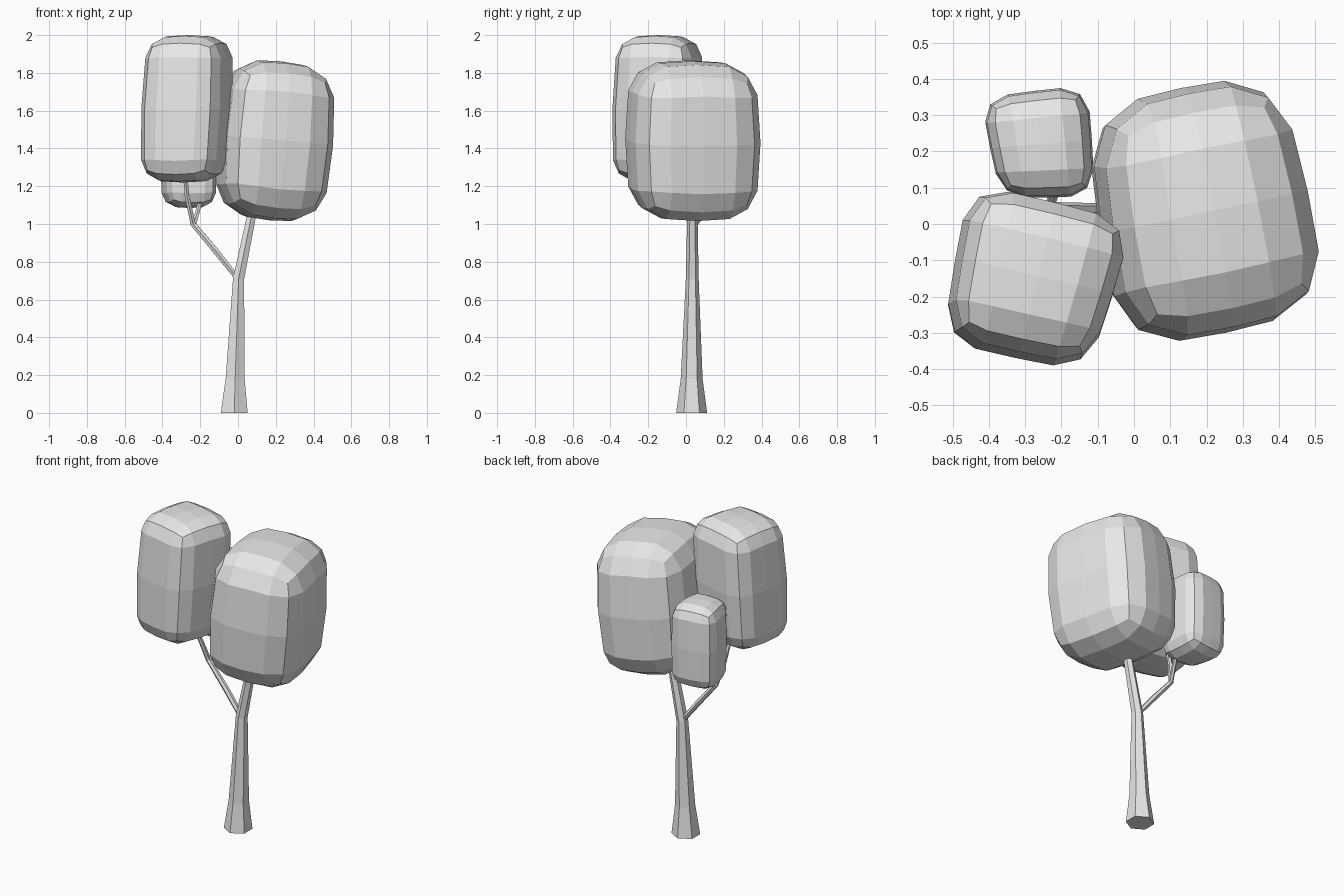
import bpy
import bmesh
from math import cos, sin, pi
from mathutils import Vector

default_cube = bpy.data.objects.get("Cube")
if default_cube:
    bpy.data.objects.remove(default_cube, do_unlink=True)

# Single plain grey for the whole tree
GREY = (0.8, 0.8, 0.8, 1.0)
grey = bpy.data.materials.new("plain_grey")
grey.use_nodes = True
grey.diffuse_color = GREY
shader = next(n for n in grey.node_tree.nodes if n.type == 'BSDF_PRINCIPLED')
shader.inputs["Base Color"].default_value = GREY


def finish(name, bm):
    """Turn a bmesh into a flat shaded object."""
    bmesh.ops.recalc_face_normals(bm, faces=bm.faces)
    mesh = bpy.data.meshes.new(name)
    bm.to_mesh(mesh)
    bm.free()
    mesh.materials.append(grey)
    obj = bpy.data.objects.new(name, mesh)
    bpy.context.collection.objects.link(obj)
    return obj


def limb(name, path, sides=6):
    """Tapered tube through (x, y, z, radius) points."""
    bm = bmesh.new()
    points = [Vector(p[:3]) for p in path]
    rings = []
    for i, point in enumerate(points):
        ahead = points[min(i + 1, len(points) - 1)] - point
        behind = point - points[max(i - 1, 0)]
        tangent = ahead.normalized() + behind.normalized()
        if i == 0:
            tangent = Vector((0, 0, 1))  # level cut at the base
        turn = Vector((0, 0, 1)).rotation_difference(tangent)
        ring = []
        for k in range(sides):
            a = pi / 2 + 2 * pi * k / sides
            offset = Vector((cos(a), sin(a), 0)) * path[i][3]
            ring.append(bm.verts.new(point + turn @ offset))
        rings.append(ring)
    for low, high in zip(rings, rings[1:]):
        for k in range(sides):
            n = (k + 1) % sides
            bm.faces.new((low[k], low[n], high[n], high[k]))
    bm.faces.new(rings[0])
    bm.faces.new(rings[-1])
    return finish(name, bm)


def crown(name, corners, bottom, top, lean, bevel, bulge, taper, dome, tilt=0.0):
    """Puffy rounded block over four plan corners:
    left-front, right-front, right-back, left-back as seen from the front."""
    lf, rf, rb, lb = [Vector(c) for c in corners]
    centre = (lf + rf + rb + lb) / 4
    half = Vector(((rf + rb - lf - lb).length / 4,
                   (lb + rb - lf - rf).length / 4, (top - bottom) / 2))
    bm = bmesh.new()
    bmesh.ops.create_cube(bm, size=2)
    bmesh.ops.subdivide_edges(bm, edges=bm.edges[:], cuts=3, use_grid_fill=True)
    for v in bm.verts:
        # Split each point into a flat core and a rounded rim two steps wide
        core, rim = Vector(), Vector()
        for i, c in enumerate(v.co):
            side = (c > 0.1) - (c < -0.1)
            core[i] = side * (1 - bevel / half[i])
            rim[i] = side if abs(c) > 0.9 else 0
        rim.normalize()
        u, t, w = [core[i] + rim[i] * bevel / half[i] for i in range(3)]
        # Bulge the sides, taper the ends and dome the top and bottom
        wide = u * (1 + bulge * (1 - t * t))
        deep = t * (1 + bulge * (1 - u * u))
        front = lf.lerp(rf, (wide + 1) / 2)
        back = lb.lerp(rb, (wide + 1) / 2)
        plan = front.lerp(back, (deep + 1) / 2) - centre
        plan = centre + plan * (1 - taper * w * w) + Vector(lean) * w
        rise = w * half.z * (1 - dome * (u * u + t * t) / 2) - tilt * u
        v.co = (plan.x, plan.y, bottom + half.z + rise)
    return finish(name, bm)


# Trunk with flared foot, bending into the large crown
limb("trunk", [(-0.02, 0.03, 0, 0.082), (-0.015, 0.03, 0.18, 0.058),
               (0.003, 0.033, 0.71, 0.034), (0.075, 0.034, 1.06, 0.027),
               (0.11, 0.035, 1.2, 0.022)])

# Side branch and its two twigs
limb("side_branch", [(0.0, 0.033, 0.71, 0.02), (-0.12, 0.04, 0.86, 0.018),
                     (-0.238, 0.045, 1.0, 0.016), (-0.27, 0.0, 1.15, 0.014),
                     (-0.285, -0.05, 1.32, 0.012)])
limb("back_twig", [(-0.235, 0.045, 0.99, 0.014), (-0.205, 0.12, 1.1, 0.012),
                   (-0.2, 0.18, 1.2, 0.01)])

# Foliage
crown("large_crown", [(-0.02, -0.335), (0.52, -0.22), (0.385, 0.405), (-0.12, 0.3)],
      1.02, 1.862, (0.03, 0.0), 0.14, 0.07, 0.1, 0.16, tilt=0.025)
crown("tall_crown", [(-0.525, -0.32), (-0.13, -0.405), (-0.005, 0.0), (-0.45, 0.11)],
      1.22, 2.0, (0.015, 0.01), 0.1, 0.03, 0.08, 0.1)
crown("small_crown", [(-0.365, 0.075), (-0.11, 0.08), (-0.13, 0.38), (-0.42, 0.345)],
      1.085, 1.61, (0.0, 0.0), 0.068, 0.03, 0.06, 0.1)
